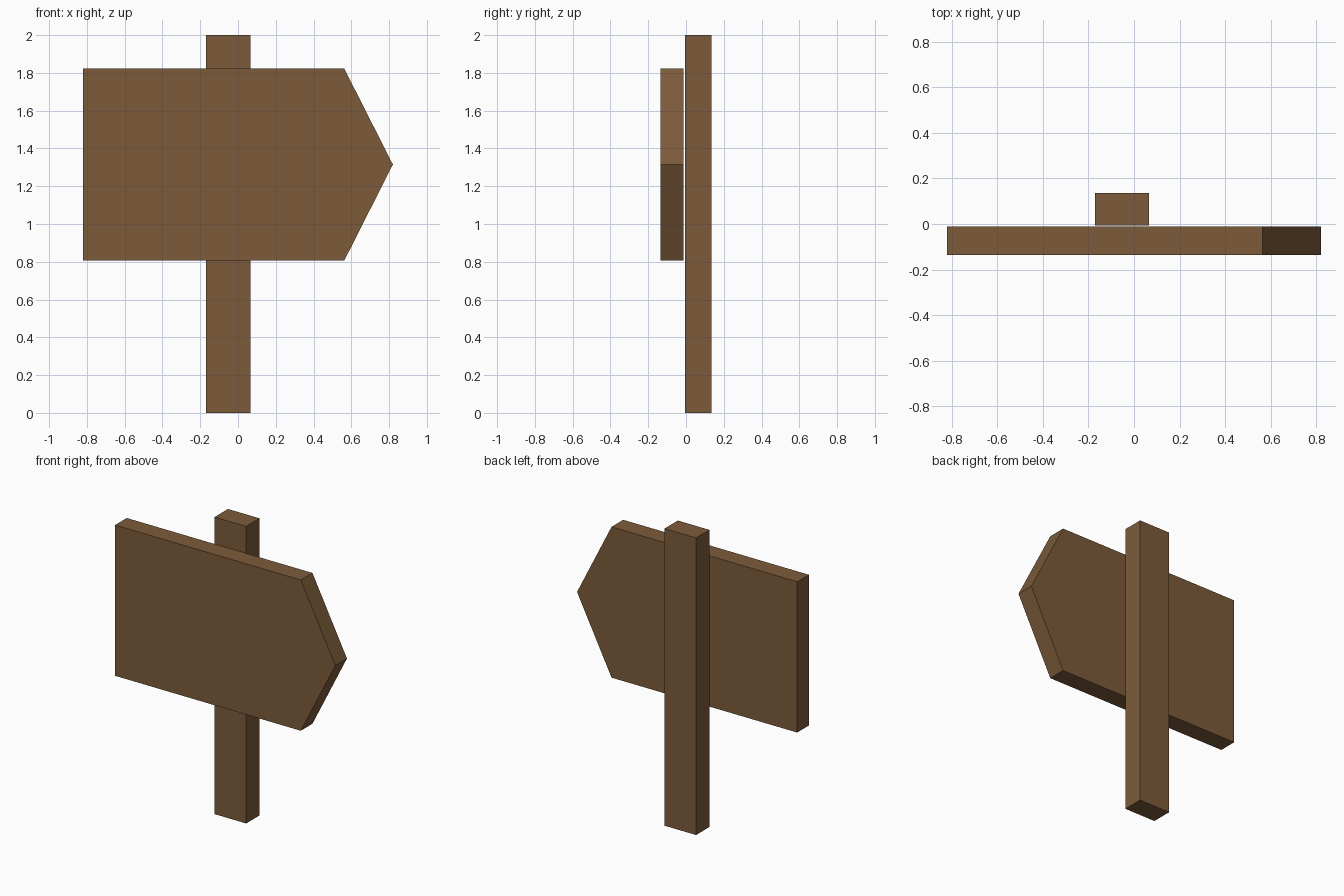
import bpy

if "Cube" in bpy.data.objects:
    bpy.data.objects.remove(bpy.data.objects["Cube"])

# One wood colour for the whole sign
wood = bpy.data.materials.new("brown wood")
wood.diffuse_color = (0.20, 0.105, 0.042, 1.0)
wood.use_nodes = True
wood.node_tree.nodes["Principled BSDF"].inputs["Base Color"].default_value = wood.diffuse_color


def extruded(name, profile, y_front, y_back):
    """Solid made from an x-z outline (counter-clockwise from the front)."""
    n = len(profile)
    verts = [(x, y, z) for y in (y_front, y_back) for x, z in profile]
    faces = [list(range(n)), list(range(2 * n - 1, n - 1, -1))]
    faces += [[(i + 1) % n, i, i + n, (i + 1) % n + n] for i in range(n)]
    mesh = bpy.data.meshes.new(name)
    mesh.from_pydata(verts, [], faces)
    mesh.materials.append(wood)
    obj = bpy.data.objects.new(name, mesh)
    bpy.context.collection.objects.link(obj)
    return obj


# Upright post, slightly left of centre
extruded("post", [(-0.17, 0), (0.065, 0), (0.065, 2), (-0.17, 2)], -0.006, 0.136)

# Arrow-shaped board pointing right, just in front of the post
extruded("arrow_board",
         [(-0.82, 0.807), (0.563, 0.807), (0.82, 1.315), (0.563, 1.822), (-0.82, 1.822)],
         -0.136, -0.012)
